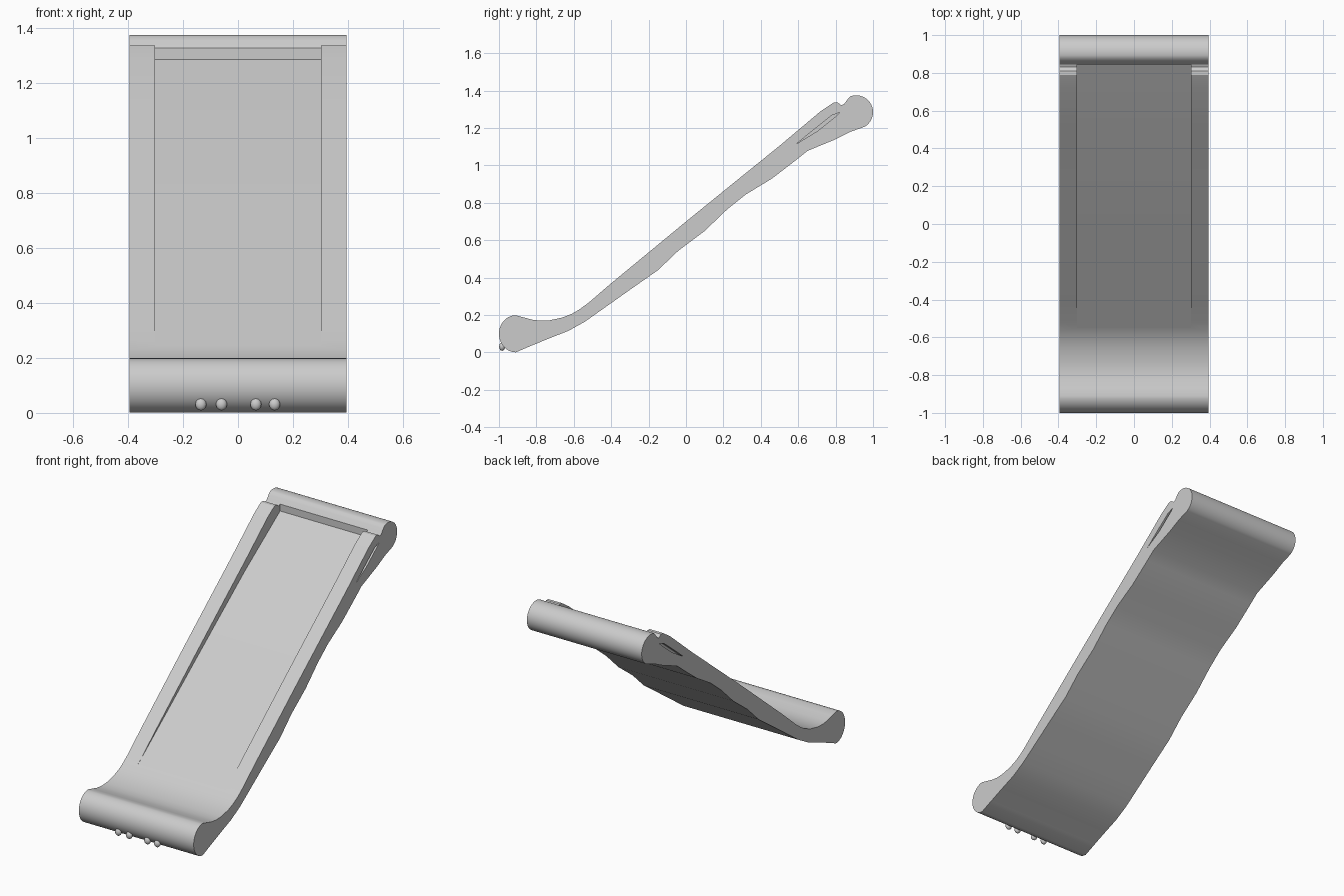
import bpy, bmesh, math
from mathutils import Vector

if "Cube" in bpy.data.objects:
    bpy.data.objects.remove(bpy.data.objects["Cube"])

grey = bpy.data.materials.new("light_grey")
grey.diffuse_color = (0.6, 0.6, 0.6, 1)
grey.use_nodes = True
grey.node_tree.nodes["Principled BSDF"].inputs["Base Color"].default_value = grey.diffuse_color


def arc(cy, cz, ry, rz, a0, a1, n):
    """Points of an elliptical arc in the side (y, z) plane."""
    out = []
    for i in range(n + 1):
        a = math.radians(a0 + (a1 - a0) * i / n)
        out.append((cy + ry * math.cos(a), cz + rz * math.sin(a)))
    return out


def extrude(name, profile, x0, x1):
    """Solid made by sweeping a side profile along x."""
    bm = bmesh.new()
    face = bm.faces.new([bm.verts.new((x0, y, z)) for y, z in profile])
    moved = bmesh.ops.extrude_face_region(bm, geom=[face])["geom"]
    bmesh.ops.translate(bm, vec=Vector((x1 - x0, 0, 0)),
                        verts=[v for v in moved if isinstance(v, bmesh.types.BMVert)])
    bmesh.ops.recalc_face_normals(bm, faces=bm.faces)
    me = bpy.data.meshes.new(name)
    bm.to_mesh(me)
    bm.free()
    me.materials.append(grey)
    ob = bpy.data.objects.new(name, me)
    bpy.context.collection.objects.link(ob)
    return ob


def cut(target, cutter):
    """Subtract the cutter and throw it away."""
    mod = target.modifiers.new("cut", "BOOLEAN")
    mod.operation, mod.solver, mod.object = "DIFFERENCE", "EXACT", cutter
    bpy.context.view_layer.objects.active = target
    bpy.ops.object.modifier_apply(modifier=mod.name)
    bpy.data.objects.remove(cutter)


# Side outline: top edge, upper roll, underside, lower roll
top = [(-0.87, 0.188), (-0.82, 0.175), (-0.78, 0.17), (-0.73, 0.172), (-0.66, 0.187),
       (-0.61, 0.207), (-0.57, 0.23), (-0.52, 0.267), (-0.4, 0.37), (-0.2, 0.535),
       (0.0, 0.70), (0.25, 0.903), (0.5, 1.105), (0.72, 1.29), (0.79, 1.337),
       (0.81, 1.337), (0.83, 1.322), (0.845, 1.328), (0.865, 1.355)]
upper_roll = arc(0.91, 1.285, 0.09, 0.09, 110, -60, 20)
under = [(0.88, 1.18), (0.8, 1.14), (0.65, 1.078), (0.59, 1.03), (0.46, 0.93),
         (0.32, 0.845), (0.22, 0.765), (0.1, 0.65), (-0.04, 0.545), (-0.15, 0.44),
         (-0.3, 0.335), (-0.42, 0.25), (-0.54, 0.165), (-0.63, 0.115), (-0.72, 0.08),
         (-0.83, 0.035)]
lower_roll = arc(-0.91, 0.1, 0.09, 0.099, 270, 90, 20)
body = extrude("ramp_body", top + upper_roll + under + lower_roll, -0.395, 0.395)

# Sunken deck between the side rails, deepening towards the upper roll
deck = [(-0.55, 0.243), (0.0, 0.665), (0.5, 1.045), (0.845, 1.285),
        (0.845, 1.45), (0.5, 1.3), (-0.2, 0.75), (-0.6, 0.4)]
cut(body, extrude("deck_cutter", deck, -0.302, 0.302))

# Thin slot in the outer face of each rail
slot = [(0.59, 1.115), (0.70, 1.182), (0.80, 1.262), (0.825, 1.285), (0.78, 1.268),
        (0.69, 1.197)]
for side in (-1, 1):
    cut(body, extrude("slot_cutter", slot, side * 0.37, side * 0.42))

# Four small feet on the front of the lower roll
feet = []
for i, x in enumerate((-0.135, -0.06, 0.065, 0.133)):
    bpy.ops.mesh.primitive_uv_sphere_add(segments=16, ring_count=10, radius=0.02,
                                         location=(x, -0.983, 0.031))
    foot = bpy.context.object
    foot.name = f"front_knob_{i + 1}"
    foot.scale = (1, 0.8, 1.1)
    foot.data.materials.append(grey)
    feet.append(foot)

# Smooth the rolls, keep the edges crisp
bpy.ops.object.select_all(action="DESELECT")
for ob in [body] + feet:
    ob.select_set(True)
bpy.context.view_layer.objects.active = body
bpy.ops.object.shade_smooth_by_angle(angle=math.radians(30))
